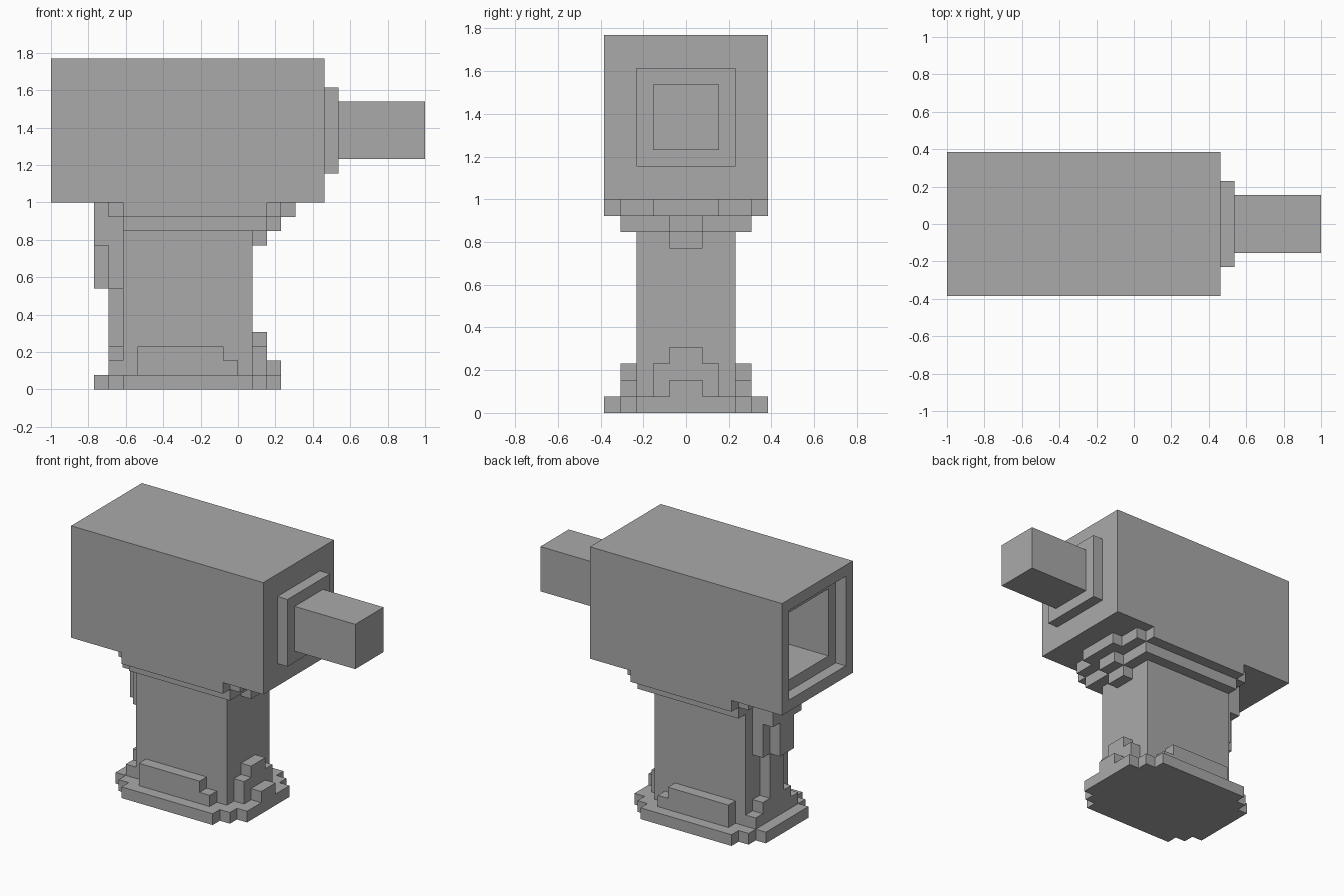
import bpy
import bmesh
from mathutils import Vector

U = 1 / 13  # size of one block

default = bpy.data.objects.get("Cube")
if default:
    bpy.data.objects.remove(default, do_unlink=True)

grey = bpy.data.materials.new("plain grey")
grey.use_nodes = True
colour = (0.4, 0.4, 0.4, 1)
grey.diffuse_color = colour
grey.node_tree.nodes["Principled BSDF"].inputs["Base Color"].default_value = colour


def finish(name, bm):
    """Scale from block units and turn the bmesh into an object."""
    bmesh.ops.recalc_face_normals(bm, faces=bm.faces)
    bmesh.ops.scale(bm, vec=(U, U, U), verts=bm.verts)
    mesh = bpy.data.meshes.new(name)
    bm.to_mesh(mesh)
    bm.free()
    mesh.materials.append(grey)
    obj = bpy.data.objects.new(name, mesh)
    bpy.context.collection.objects.link(obj)
    return obj


def add_box(bm, x, y, z):
    verts = bmesh.ops.create_cube(bm, size=1)["verts"]
    for v in verts:
        v.co = Vector([(r[0] + r[1]) / 2 + c * (r[1] - r[0])
                       for r, c in zip((x, y, z), v.co)])


def boxes(name, parts):
    """Each part: x range, half width in y, z range."""
    bm = bmesh.new()
    for x, half, z in parts:
        add_box(bm, x, (-half, half), z)
    return finish(name, bm)


def stepped_plate(name, steps, z):
    """Plate with stair-cut corners; steps run from narrow to wide in y."""
    front, back = [], []
    previous = None
    for half, x0, x1 in steps:
        if previous is not None:
            front.append((x1, previous))
            back.append((x0, previous))
        front.append((x1, half))
        back.append((x0, half))
        previous = half
    upper = front + back[::-1]
    outline = upper + [(x, -y) for x, y in reversed(upper)]
    bm = bmesh.new()
    face = bm.faces.new([bm.verts.new((x, y, z[0])) for x, y in outline])
    top = bmesh.ops.extrude_face_region(bm, geom=[face])["geom"]
    bmesh.ops.translate(bm, vec=(0, 0, z[1] - z[0]),
                        verts=[g for g in top if isinstance(g, bmesh.types.BMVert)])
    return finish(name, bm)


# Main housing with a stepped recess in its rear end
bm = bmesh.new()
add_box(bm, (-13, 6), (-5, 5), (13, 23))
bm.normal_update()
rear = min(bm.faces, key=lambda f: f.calc_center_median().x)
for depth in (1, 16):
    bmesh.ops.inset_region(bm, faces=[rear], thickness=1, use_even_offset=True)
    rear = bmesh.ops.extrude_discrete_faces(bm, faces=[rear])["faces"][0]
    bmesh.ops.translate(bm, vec=(depth, 0, 0), verts=rear.verts)
finish("housing", bm)

# Collar and barrel
boxes("collar", [((6, 7), 3, (15, 21))])
boxes("barrel", [((7, 13), 2, (16, 20))])

# Stepped plates above and below the column
stepped_plate("base_plate", [(3, -10, 3), (4, -9, 2), (5, -8, 1)], (0, 1))
stepped_plate("lower_neck_plate", [(1, -9, 3), (4, -8, 2)], (11, 12))
stepped_plate("upper_neck_plate", [(2, -10, 4), (4, -9, 3), (5, -8, 2)], (12, 13))

# Column
boxes("column", [((-8, 1), 3, (1, 11))])
boxes("front_neck_lug", [((1, 2), 1, (10, 11))])

# Rear spine, wider at its foot and under the housing
boxes("rear_spine", [
    ((-9, -8), 3, (1, 2)),
    ((-9, -8), 2, (2, 3)),
    ((-9, -8), 1, (3, 7)),
    ((-9, -8), 2, (7, 10)),
    ((-10, -9), 1, (7, 10)),
    ((-10, -8), 2, (10, 12)),
])

# Steps at the foot of the column
boxes("front_foot_steps", [
    ((1, 2), 2, (1, 3)),
    ((1, 2), 1, (3, 4)),
    ((2, 3), 1, (1, 2)),
])
for name, y in (("right_foot_steps", (-4, -3)), ("left_foot_steps", (3, 4))):
    bm = bmesh.new()
    add_box(bm, (-7, -1), y, (1, 3))
    add_box(bm, (-1, 0), y, (1, 2))
    finish(name, bm)
